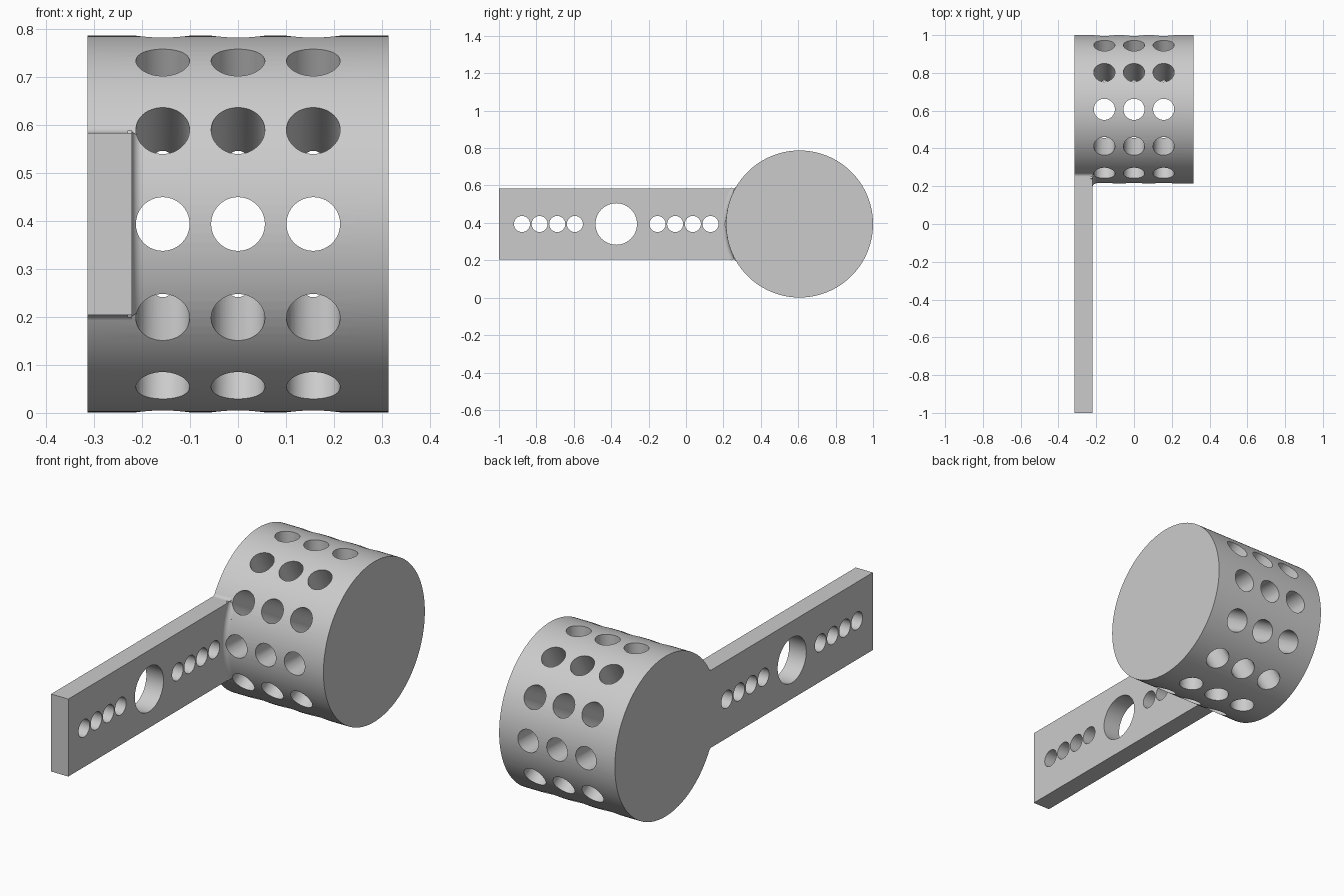
import bpy, bmesh
from math import sin, cos, pi, asin, sqrt, radians
from mathutils import Matrix, Vector

cube = bpy.data.objects.get("Cube")
if cube:
    bpy.data.objects.remove(cube, do_unlink=True)

# Main dimensions
R, CY, CZ = 0.393, 0.607, 0.394      # drum radius and axis position
HALF = 0.314                         # drum half width
ARM_IN = -0.221                      # inner face of the arm
ARM_H = 0.19                         # arm half height
F = 0.022                            # fillet radius
CENTRE = Vector((0, CY, CZ))

grey = bpy.data.materials.new("light_grey")
grey.use_nodes = True
grey.diffuse_color = (0.6, 0.6, 0.6, 1)
grey.node_tree.nodes["Principled BSDF"].inputs["Base Color"].default_value = (0.6, 0.6, 0.6, 1)


def finish(name, bm):
    bmesh.ops.recalc_face_normals(bm, faces=bm.faces)
    mesh = bpy.data.meshes.new(name)
    bm.to_mesh(mesh)
    bm.free()
    mesh.materials.append(grey)
    ob = bpy.data.objects.new(name, mesh)
    bpy.context.collection.objects.link(ob)
    return ob


def add_rod(bm, radius, length, matrix, sides):
    bmesh.ops.create_cone(bm, cap_ends=True, segments=sides, radius1=radius,
                          radius2=radius, depth=length, matrix=matrix)


def loft(name, rings):
    """Closed solid through a row of matching cross-sections."""
    bm = bmesh.new()
    rows = [[bm.verts.new(p) for p in ring] for ring in rings]
    n = len(rows[0])
    for a, b in zip(rows, rows[1:]):
        for i in range(n):
            j = (i + 1) % n
            bm.faces.new((a[i], a[j], b[j], b[i]))
    bm.faces.new(rows[0])
    bm.faces.new(rows[-1])
    return finish(name, bm)


def boolean(ob, other, operation):
    mod = ob.modifiers.new("cut", 'BOOLEAN')
    mod.operation, mod.solver, mod.object = operation, 'EXACT', other
    bpy.context.view_layer.objects.active = ob
    bpy.ops.object.modifier_apply(modifier=mod.name)


ALONG_X = Matrix.Rotation(pi / 2, 4, 'Y')

# Drum lying across the x axis
bm = bmesh.new()
add_rod(bm, R, 2 * HALF, Matrix.Translation(CENTRE) @ ALONG_X, 120)
drum = finish("drum_with_arm", bm)

# Flat arm reaching forward from the right edge of the drum
bm = bmesh.new()
y0, y1 = -1.0, 0.33
bmesh.ops.create_cube(bm, size=1, matrix=Matrix.Translation(
    ((ARM_IN - HALF) / 2, (y0 + y1) / 2, CZ)) @ Matrix.Diagonal(
    (ARM_IN + HALF, y1 - y0, 2 * ARM_H, 1)))
arm = finish("arm", bm)

# Row of arm holes: four small, one large, four small
bm = bmesh.new()
holes = [(-0.373, 0.111)]
for k in range(4):
    holes += [(-0.877 + 0.0943 * k, 0.043), (-0.152 + 0.0943 * k, 0.043)]
for y, r in holes:
    add_rod(bm, r, 0.3, Matrix.Translation((-0.267, y, CZ)) @ ALONG_X, 48)
arm_holes = finish("arm_hole_cutter", bm)
boolean(arm, arm_holes, 'DIFFERENCE')
boolean(drum, arm, 'UNION')

# Fillet between the arm's inner face and the drum, swept round the drum axis
prof = [(ARM_IN - 0.01, R - 0.01), (ARM_IN - 0.01, R + F)]
prof += [(ARM_IN + F - F * cos(t * pi / 16), R + F - F * sin(t * pi / 16)) for t in range(9)]
prof += [(ARM_IN + F, R - 0.01)]
spread = asin(ARM_H / (R + F / 2))
inner = loft("inner_fillet", [
    [(x, CY - r * cos(a), CZ + r * sin(a)) for x, r in prof]
    for a in [spread * (i / 16 - 1) for i in range(33)]])

# Fillets above and below the arm, running along x
dz = ARM_H + F
dy = sqrt((R + F) ** 2 - dz ** 2)
angle = asin(dz / (R + F))
edge = []
for t in range(9):
    a = -pi / 2 + (pi / 2 - angle) * t / 8
    edge.append((-dy + F * cos(a), dz + F * sin(a)))
edge += [(-dy + 0.05, ARM_H), (-dy + 0.04, ARM_H - 0.01), (-dy, ARM_H - 0.01)]
sides = [loft(name, [[(x, CY + y, CZ + s * z) for y, z in edge]
                     for x in (-HALF, ARM_IN)])
         for name, s in (("upper_fillet", 1), ("lower_fillet", -1))]

# Radial bores: six directions right through the drum, three side by side
cutters = [arm_holes]
for k in range(6):
    bm = bmesh.new()
    for x in (-0.157, 0, 0.157):
        add_rod(bm, 0.056, 2 * R + 0.1, Matrix.Translation(CENTRE + Vector((x, 0, 0)))
                @ Matrix.Rotation(radians(30 * k), 4, 'X')
                @ Matrix.Rotation(0.04, 4, 'Z'), 48)
    bore = finish("bore_cutter", bm)
    cutters.append(bore)
    boolean(drum, bore, 'DIFFERENCE')
    boolean(inner, bore, 'DIFFERENCE')

# Remove the helpers and shade smooth with sharp edges kept
for ob in cutters + [arm]:
    bpy.data.objects.remove(ob, do_unlink=True)
bpy.ops.object.select_all(action='DESELECT')
for ob in [drum, inner] + sides:
    ob.select_set(True)
bpy.context.view_layer.objects.active = drum
bpy.ops.object.shade_smooth_by_angle(angle=radians(30))
